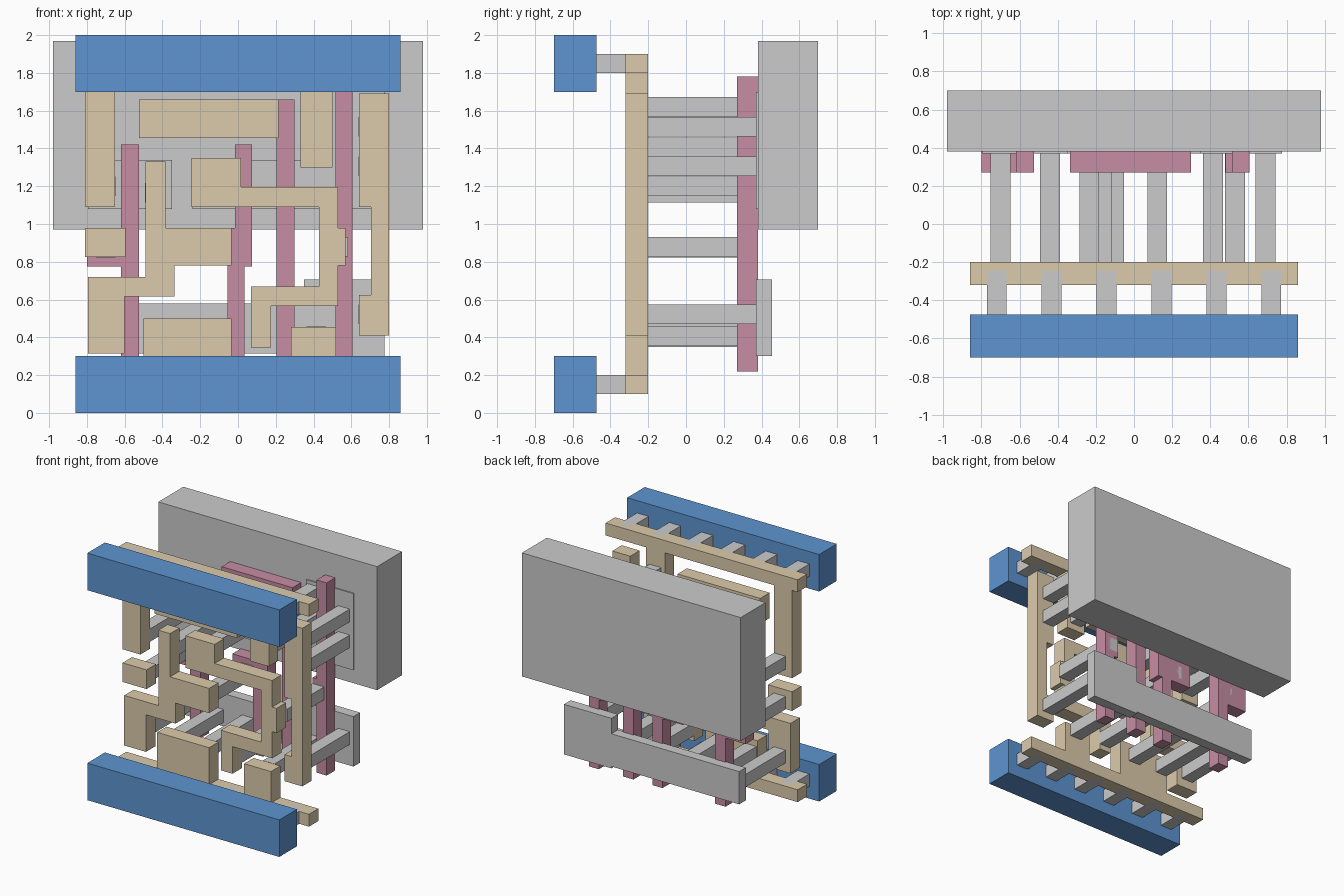
import bpy, bmesh


def material(name, rgb):
    m = bpy.data.materials.new(name)
    m.diffuse_color = (*rgb, 1)
    return m


BLUE = material("blue_metal", (0.11, 0.30, 0.64))
TAN = material("tan_interconnect", (0.72, 0.60, 0.41))
PINK = material("pink_gate", (0.57, 0.27, 0.37))


def plate(name, pts, y0, y1, mat=None):
    """Extrude an x-z outline from y0 back to y1."""
    bm = bmesh.new()
    face = bm.faces.new([bm.verts.new((x, y0, z)) for x, z in pts])
    ext = bmesh.ops.extrude_face_region(bm, geom=[face])["geom"]
    for v in ext:
        if isinstance(v, bmesh.types.BMVert):
            v.co.y = y1
    bmesh.ops.recalc_face_normals(bm, faces=bm.faces)
    me = bpy.data.meshes.new(name)
    bm.to_mesh(me)
    bm.free()
    ob = bpy.data.objects.new(name, me)
    bpy.context.collection.objects.link(ob)
    if mat:
        me.materials.append(mat)
    return ob


def rect(x0, x1, z0, z1):
    return [(x0, z0), (x1, z0), (x1, z1), (x0, z1)]


# Blue power rails and the short pins behind them
for side, z0, pin_z in (("lower", 0.0, 0.10), ("upper", 1.70, 1.80)):
    plate(side + "_metal_rail", rect(-0.86, 0.86, z0, z0 + 0.30), -0.70, -0.475, BLUE)
    for i in range(6):
        x = -0.72 + i * 0.288
        plate(side + "_rail_pin", rect(x - 0.052, x + 0.052, pin_z, pin_z + 0.10), -0.475, -0.245)

# Tan interconnect layer
tracks = {
    "upper_tan_rail": [(-0.86, 1.9), (0.86, 1.9), (0.86, 1.8), (0.50, 1.8), (0.50, 1.3), (0.33, 1.3),
                       (0.33, 1.8), (-0.65, 1.8), (-0.65, 1.09), (-0.81, 1.09), (-0.81, 1.8), (-0.86, 1.8)],
    "lower_tan_rail": [(-0.86, 0.1), (0.86, 0.1), (0.86, 0.2), (0.52, 0.2), (0.52, 0.455), (0.28, 0.455),
                       (0.28, 0.2), (-0.035, 0.2), (-0.035, 0.5), (-0.5, 0.5), (-0.5, 0.2), (-0.86, 0.2)],
    "top_bar": rect(-0.525, 0.215, 1.455, 1.66),
    "left_block": rect(-0.81, -0.595, 0.825, 0.98),
    "right_track": [(0.64, 1.69), (0.80, 1.69), (0.80, 0.41), (0.64, 0.41),
                    (0.64, 0.625), (0.705, 0.625), (0.705, 1.09), (0.64, 1.09)],
    "left_track": [(-0.49, 1.33), (-0.385, 1.33), (-0.385, 0.98), (-0.035, 0.98), (-0.035, 0.78),
                   (-0.335, 0.78), (-0.335, 0.615), (-0.6, 0.615), (-0.6, 0.315), (-0.795, 0.315),
                   (-0.795, 0.72), (-0.49, 0.72)],
    "centre_track": [(-0.245, 1.35), (0.015, 1.35), (0.015, 1.195), (0.53, 1.195), (0.53, 0.98),
                     (0.57, 0.98), (0.57, 0.78), (0.53, 0.78), (0.53, 0.565), (0.175, 0.565),
                     (0.175, 0.345), (0.07, 0.345), (0.07, 0.67), (0.43, 0.67), (0.43, 1.09),
                     (-0.245, 1.09)],
}
for name, pts in tracks.items():
    plate(name, pts, -0.32, -0.20, TAN)

# Pink gate strips with contact pads
gates = {
    "left_gate": [(-0.62, 0.22), (-0.525, 0.22), (-0.525, 1.42), (-0.62, 1.42),
                  (-0.62, 0.98), (-0.80, 0.98), (-0.80, 0.775), (-0.62, 0.775)],
    "middle_gate": [(-0.055, 0.22), (0.035, 0.22), (0.035, 0.775), (0.075, 0.775), (0.075, 1.42),
                    (-0.015, 1.42), (-0.015, 0.98), (-0.24, 0.98), (-0.24, 0.78), (-0.055, 0.78)],
    "hooked_gate": [(0.205, 0.22), (0.30, 0.22), (0.30, 1.66), (-0.335, 1.66), (-0.335, 1.46), (0.205, 1.46)],
    "right_gate": [(0.515, 0.22), (0.605, 0.22), (0.605, 1.78), (0.515, 1.78),
                   (0.515, 0.98), (0.48, 0.98), (0.48, 0.78), (0.515, 0.78)],
}
for name, pts in gates.items():
    plate(name, pts, 0.27, 0.38, PINK)

# Contact bars (x centre, z centre) reaching back from the tan layer
contacts = [
    (-0.70, 1.20), (-0.70, 0.875), (-0.70, 0.44), (-0.44, 1.165), (-0.44, 0.40),
    (-0.235, 1.56), (-0.17, 1.20), (-0.105, 0.88), (-0.17, 0.40), (0.122, 0.44),
    (0.415, 1.62), (0.415, 1.405), (0.415, 0.405), (0.53, 0.88),
    (0.69, 1.515), (0.69, 1.305), (0.69, 0.522),
]
for x, z in contacts:
    plate("contact_bar", rect(x - 0.052, x + 0.052, z - 0.052, z + 0.052), -0.20, 0.38)

# Grey active plates and the large back block
plate("lower_plate", [(-0.795, 0.315), (0.35, 0.315), (0.35, 0.30), (0.775, 0.30),
                      (0.775, 0.705), (0.35, 0.705), (0.35, 0.58), (-0.795, 0.58)], 0.37, 0.455)
plate("upper_left_plate", rect(-0.795, -0.35, 1.08, 1.34), 0.37, 0.455)
plate("upper_right_plate", [(-0.24, 1.08), (0.775, 1.08), (0.775, 1.70), (0.35, 1.70),
                            (0.35, 1.34), (-0.24, 1.34)], 0.37, 0.455)
plate("back_block", rect(-0.98, 0.98, 0.97, 1.97), 0.38, 0.70)
